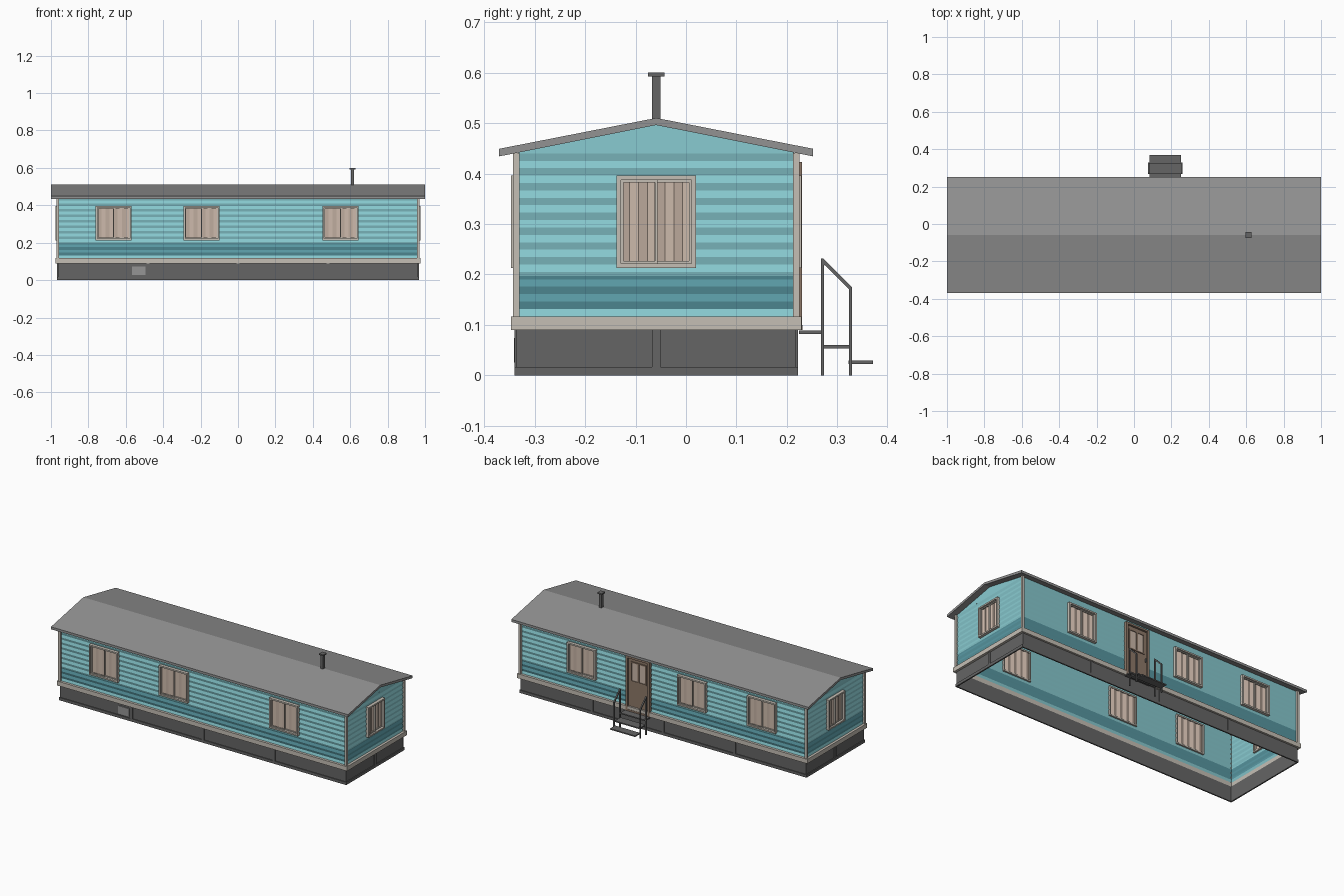
import bpy, bmesh
from math import radians
from mathutils import Matrix, Vector

if "Cube" in bpy.data.objects:
    bpy.data.objects.remove(bpy.data.objects["Cube"])

CY = -0.059                     # centre line of the house
ID = Matrix.Identity(4)


def material(name, rgb):
    m = bpy.data.materials.new(name)
    m.diffuse_color = (*rgb, 1)
    m.use_nodes = True
    m.node_tree.nodes["Principled BSDF"].inputs["Base Color"].default_value = m.diffuse_color
    return m


TEAL = material("teal", (0.25, 0.60, 0.64))
DARK_TEAL = material("dark_teal", (0.10, 0.32, 0.37))
TRIM = material("trim", (0.56, 0.52, 0.46))
CURTAIN = material("curtain", (0.60, 0.48, 0.40))
DOOR = material("door_brown", (0.27, 0.19, 0.14))
ROOF = material("roof_grey", (0.29, 0.29, 0.29))
DARK = material("dark_grey", (0.13, 0.13, 0.13))
VENT = material("vent_grey", (0.3, 0.3, 0.3))


def finish(name, bm, mats, M=ID):
    bm.transform(M)
    me = bpy.data.meshes.new(name)
    bm.to_mesh(me)
    bm.free()
    for m in mats:
        me.materials.append(m)
    ob = bpy.data.objects.new(name, me)
    bpy.context.collection.objects.link(ob)
    return ob


def boxes(name, items, mat, M=ID):
    """Axis-aligned boxes given as x0, x1, y0, y1, z0, z1."""
    bm = bmesh.new()
    for x0, x1, y0, y1, z0, z1 in items:
        c = Vector(((x0 + x1) / 2, (y0 + y1) / 2, (z0 + z1) / 2))
        s = Matrix.Diagonal((x1 - x0, abs(y1 - y0), z1 - z0, 1))
        bmesh.ops.create_cube(bm, size=1, matrix=Matrix.Translation(c) @ s)
    return finish(name, bm, [mat], M)


def prism(name, profile, spans, mat):
    """Extrude a y-z profile along x, once per span."""
    bm = bmesh.new()
    for x0, x1 in spans:
        f = bm.faces.new([bm.verts.new((x0, y, z)) for y, z in profile])
        ext = bmesh.ops.extrude_face_region(bm, geom=[f])["geom"]
        bmesh.ops.translate(bm, vec=(x1 - x0, 0, 0),
                            verts=[v for v in ext if isinstance(v, bmesh.types.BMVert)])
    bmesh.ops.recalc_face_normals(bm, faces=bm.faces)
    return finish(name, bm, [mat])


def ring(u0, u1, z0, z1, b, y0, y1):
    return [(u0, u1, y0, y1, z0, z0 + b), (u0, u1, y0, y1, z1 - b, z1),
            (u0, u0 + b, y0, y1, z0 + b, z1 - b), (u1 - b, u1, y0, y1, z0 + b, z1 - b)]


# Each side is built facing -y in local space, then turned into place
def side_matrix(angle, dist):
    return (Matrix.Translation((0, CY, 0)) @ Matrix.Rotation(radians(angle), 4, 'Z')
            @ Matrix.Translation((0, -dist, 0)))


ZB, STEP, ROWS = 0.117, 0.01468, 22
W0, W1 = 0.213, 0.396


def depth(z):
    t = ((z - ZB) / STEP) % 2
    return 0.004 * (1 - abs(t - 1))


def siding(name, half, holes, M):
    zs = {round(ZB + STEP * k, 5) for k in range(ROWS + 1)} | {0.197}
    us = {-half, half}
    for u0, u1, z0, z1 in holes:
        us |= {u0, u1}
        zs |= {z0, z1}
    us, zs = sorted(us), sorted(zs)
    bm = bmesh.new()
    grid = [[bm.verts.new((u, depth(z), z)) for u in us] for z in zs]
    for j in range(len(zs) - 1):
        for i in range(len(us) - 1):
            u, z = (us[i] + us[i + 1]) / 2, (zs[j] + zs[j + 1]) / 2
            if any(h[0] < u < h[1] and h[2] < z < h[3] for h in holes):
                continue
            f = bm.faces.new((grid[j][i], grid[j][i + 1], grid[j + 1][i + 1], grid[j + 1][i]))
            f.material_index = int(0.131 < z < 0.197)
    finish(name, bm, [TEAL, DARK_TEAL], M)


def window(name, c, hw, M):
    # outer casing, sliding sashes, pleated curtain
    boxes(name + "_frame", ring(c - hw, c + hw, W0, W1, 0.009, -0.015, 0.012), TRIM, M)
    i0, i1 = c - hw + 0.009, c + hw - 0.009
    boxes(name + "_sash", ring(i0, c + 0.003, W0 + 0.009, W1 - 0.009, 0.005, -0.006, -0.001)
          + ring(c - 0.003, i1, W0 + 0.009, W1 - 0.009, 0.005, -0.001, 0.004), TRIM, M)
    bm = bmesh.new()
    n = 8
    cols = [[bm.verts.new((i0 + (i1 - i0) * k / n, 0.004 + 0.006 * (k % 2), z))
             for z in (W0 + 0.005, W1 - 0.005)] for k in range(n + 1)]
    for a, b in zip(cols, cols[1:]):
        bm.faces.new((a[0], b[0], b[1], a[1]))
    finish(name + "_curtain", bm, [CURTAIN], M)


LONG, END = 0.273, 0.962
D0, D1 = 0.085, 0.245           # door opening in x
WIN = [-0.665, -0.195, 0.548]
sides = [("front", 0, LONG, END, WIN, 0.096), ("back", 180, LONG, END, [-x for x in WIN], 0.096),
         ("right", 90, END, LONG, [0], 0.079), ("left", -90, END, LONG, [0], 0.079)]

for name, ang, dist, half, wins, hw in sides:
    M = side_matrix(ang, dist)
    holes = [(c - hw + 0.004, c + hw - 0.004, W0 + 0.004, W1 - 0.004) for c in wins]
    if name == "back":
        holes.append((-D1 + 0.005, -D0 - 0.005, ZB, 0.415))
    siding(name + "_siding", half, holes, M)
    for k, c in enumerate(wins):
        window(f"{name}_window_{k + 1}", c, hw, M)
    # base trim board
    e = half + (0.015 if dist == LONG else 0)
    boxes(name + "_base_trim", [(-e, e, -0.015, 0, 0.09, 0.117)], TRIM, M)
    # skirting: recessed panel, bottom rail and posts
    s = half + (0.005 if dist == LONG else 0.008)
    o = -0.008 if dist == LONG else -0.005
    posts = [-0.48, 0, 0.48] if dist == LONG else [0]
    boxes(name + "_skirt_panel", [(-s + 0.004, s - 0.004, o + 0.005, o + 0.008, 0, 0.092)], DARK, M)
    boxes(name + "_skirt_frame", [(-s, s, o, o + 0.006, 0, 0.017)]
          + [(p - 0.008, p + 0.008, o, o + 0.006, 0.017, 0.09) for p in posts], DARK, M)
    # gable above the end walls
    if dist == END:
        bm = bmesh.new()
        bm.faces.new([bm.verts.new(p) for p in
                      ((-LONG, 0, 0.44), (LONG, 0, 0.44), (LONG, 0, 0.442), (0, 0, 0.497), (-LONG, 0, 0.442))])
        finish(name + "_gable", bm, [TEAL], M)

# Corner boards
boxes("corner_boards", [(sx * 0.9635 - 0.0075, sx * 0.9635 + 0.0075,
                         CY + sy * 0.2775 - 0.0065, CY + sy * 0.2775 + 0.0065, 0.117, 0.441)
                        for sx in (-1, 1) for sy in (-1, 1)], TRIM)

# Roof
prism("roof", [(-0.37, 0.434), (-0.37, 0.449), (CY, 0.51), (0.252, 0.449), (0.252, 0.434), (CY, 0.496)],
      [(-1, 1)], ROOF)

# Chimney
boxes("chimney", [(0.604, 0.62, CY - 0.008, CY + 0.008, 0.49, 0.592),
                  (0.597, 0.627, CY - 0.016, CY + 0.016, 0.592, 0.6)], DARK)

# Vent in the front skirting
boxes("skirt_vent", [(-0.568, -0.495, -0.341, -0.334, 0.026, 0.074)], VENT)

# Door with a two-pane window
YW = CY + LONG
boxes("door_frame", [(D0, D0 + 0.012, YW - 0.008, 0.23, 0.09, 0.423), (D1 - 0.012, D1, YW - 0.008, 0.23, 0.09, 0.423),
                     (D0 + 0.012, D1 - 0.012, YW - 0.008, 0.23, 0.411, 0.423),
                     (D0 + 0.012, D1 - 0.012, YW - 0.008, 0.231, 0.09, 0.1)], DOOR)
boxes("door_panel", [(D0 + 0.012, D1 - 0.012, YW - 0.005, YW + 0.004, 0.1, 0.411)], DOOR)
boxes("door_panes", [(a, a + 0.042, YW - 0.007, YW + 0.005, 0.275, 0.385) for a in (0.118, 0.17)], CURTAIN)
boxes("door_pane_frames", [b for a in (0.112, 0.164)
                           for b in ring(a, a + 0.054, 0.269, 0.391, 0.007, YW, YW + 0.009)], DOOR)
boxes("door_handle", [(0.1, 0.106, YW + 0.004, YW + 0.012, 0.225, 0.245)], DARK)

# Entrance steps and handrails
boxes("step_treads", [(0.084, 0.252, 0.224, 0.273, 0.082, 0.089), (0.084, 0.252, 0.27, 0.325, 0.053, 0.06),
                      (0.084, 0.252, 0.322, 0.37, 0.023, 0.03)], DARK)
RAILS = [(0.076, 0.084), (0.252, 0.26)]
boxes("handrail_posts", [(a, b, y - 0.003, y + 0.003, 0, h) for a, b in RAILS
                         for y, h in ((0.27, 0.23), (0.326, 0.173))], DARK)
prism("handrails", [(0.267, 0.232), (0.272, 0.232), (0.329, 0.175), (0.329, 0.169), (0.325, 0.169), (0.267, 0.226)],
      RAILS, DARK)
